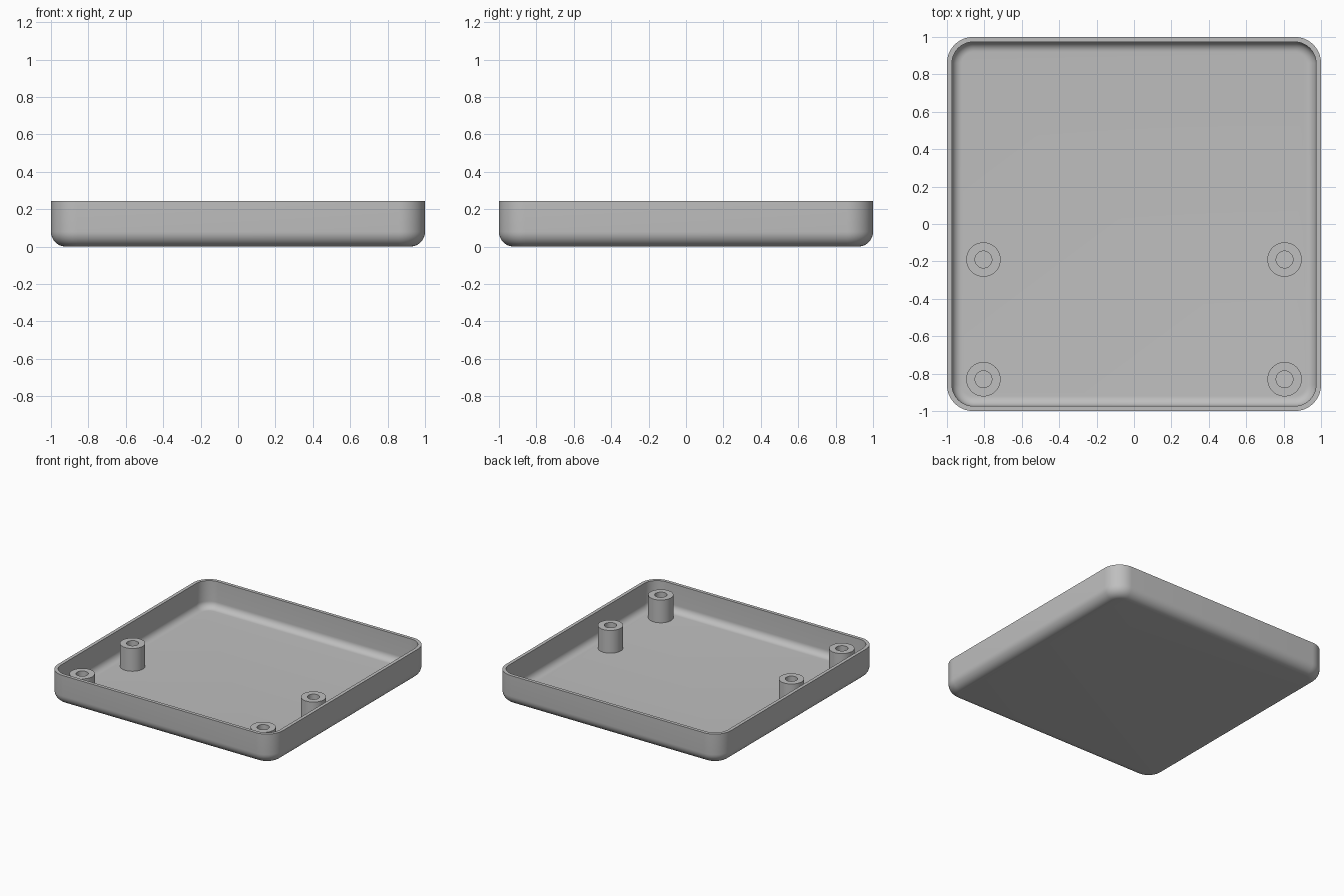
import bpy, bmesh, math

if "Cube" in bpy.data.objects:
    bpy.data.objects.remove(bpy.data.objects["Cube"])

HEIGHT, WALL = 0.245, 0.027      # tray height, wall and floor thickness
CORNER, FILLET = 0.14, 0.08      # vertical corner and bottom edge radii
POST_TOP, POST_R, HOLE_R = 0.21, 0.092, 0.045

grey = bpy.data.materials.new("light grey plastic")
grey.diffuse_color = (0.52, 0.52, 0.52, 1)
grey.use_nodes = True
grey.node_tree.nodes["Principled BSDF"].inputs["Base Color"].default_value = grey.diffuse_color


def rounded_square(inset, z, steps=12):
    """Points of a square with rounded corners, inset from the outer wall."""
    r, c = CORNER - inset, 1 - CORNER
    pts = []
    for k, (sx, sy) in enumerate(((1, 1), (-1, 1), (-1, -1), (1, -1))):
        for i in range(steps + 1):
            a = math.pi / 2 * (k + i / steps)
            pts.append((sx * c + r * math.cos(a), sy * c + r * math.sin(a), z))
    return pts


def circle(x, y, r, z, n=48):
    return [(x + r * math.cos(2 * math.pi * i / n),
             y + r * math.sin(2 * math.pi * i / n), z) for i in range(n)]


def loft(name, rings, caps):
    """Skin a series of rings, optionally closing the first and last."""
    bm = bmesh.new()
    loops = [[bm.verts.new(p) for p in ring] for ring in rings]
    for a, b in zip(loops, loops[1:]):
        for i in range(len(a)):
            j = (i + 1) % len(a)
            bm.faces.new((a[i], a[j], b[j], b[i]))
    if caps:
        bm.faces.new(loops[0][::-1])
        bm.faces.new(loops[-1])
    mesh = bpy.data.meshes.new(name)
    bm.to_mesh(mesh)
    bm.free()
    mesh.materials.append(grey)
    obj = bpy.data.objects.new(name, mesh)
    bpy.context.collection.objects.link(obj)
    bpy.ops.object.select_all(action='DESELECT')
    obj.select_set(True)
    bpy.context.view_layer.objects.active = obj
    bpy.ops.object.shade_smooth_by_angle(angle=math.radians(30))
    return obj


# Tray: outer fillet and wall going up, rim, inner wall and fillet going down
STEPS = 10
arc = [math.pi / 2 * i / STEPS for i in range(STEPS + 1)]
inner = FILLET - WALL
profile = [(FILLET * (1 - math.sin(a)), FILLET * (1 - math.cos(a))) for a in arc]
profile += [(0, HEIGHT), (WALL, HEIGHT)]
profile += [(WALL + inner * (1 - math.sin(a)), WALL + inner * (1 - math.cos(a)))
            for a in reversed(arc)]
loft("tray", [rounded_square(d, z) for d, z in profile], True)

# Hollow screw posts standing on the floor
for side, x in (("left", -0.805), ("right", 0.805)):
    for end, y in (("front", -0.83), ("middle", -0.19)):
        loft(f"{end}_{side}_post",
             [circle(x, y, POST_R, WALL), circle(x, y, POST_R, POST_TOP),
              circle(x, y, HOLE_R, POST_TOP), circle(x, y, HOLE_R, WALL)], False)
